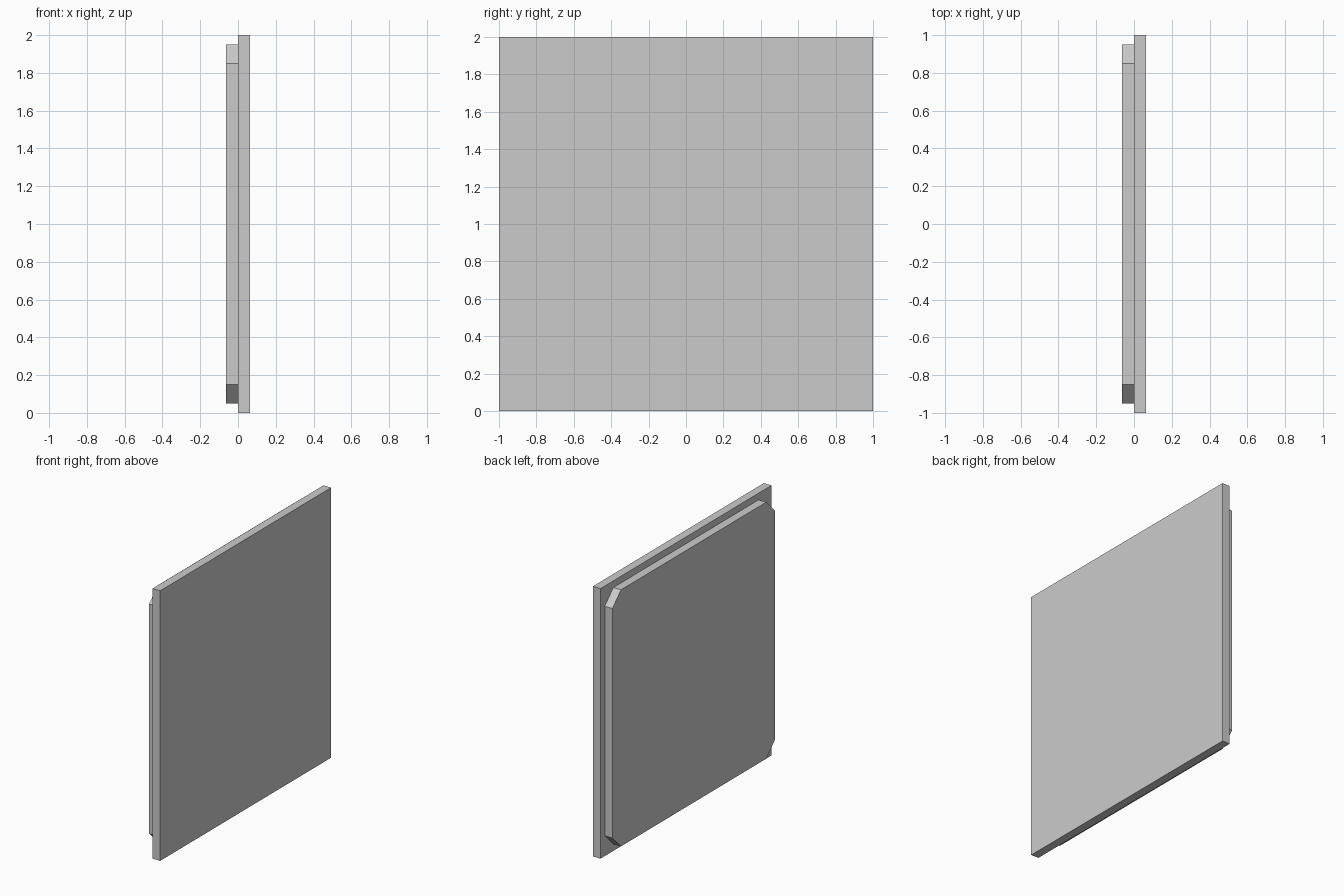
import bpy

if "Cube" in bpy.data.objects:
    bpy.data.objects.remove(bpy.data.objects["Cube"])

HALF_DEPTH = 0.0625


def extrude_along_x(name, profile, x0, x1):
    """Prism from a counter-clockwise (y, z) profile."""
    n = len(profile)
    verts = [(x, y, z) for x in (x0, x1) for y, z in profile]
    faces = [tuple(reversed(range(n))), tuple(range(n, 2 * n))]
    faces += [(i, (i + 1) % n, n + (i + 1) % n, n + i) for i in range(n)]
    mesh = bpy.data.meshes.new(name)
    mesh.from_pydata(verts, [], faces)
    obj = bpy.data.objects.new(name, mesh)
    bpy.context.collection.objects.link(obj)
    return obj


def chamfered_square(half, cut):
    """Square centred on z = 1 with its corners cut off."""
    a, b = half, half - cut
    pts = [(a, -b), (a, b), (b, a), (-b, a), (-a, b), (-a, -b), (-b, -a), (b, -a)]
    return [(y, z + 1) for y, z in pts]


# Square main panel
extrude_along_x("front_panel", [(-1, 0), (1, 0), (1, 2), (-1, 2)], 0, HALF_DEPTH)

# Smaller backing plate with cut corners
extrude_along_x("backing_plate", chamfered_square(0.95, 0.1), -HALF_DEPTH, 0)
